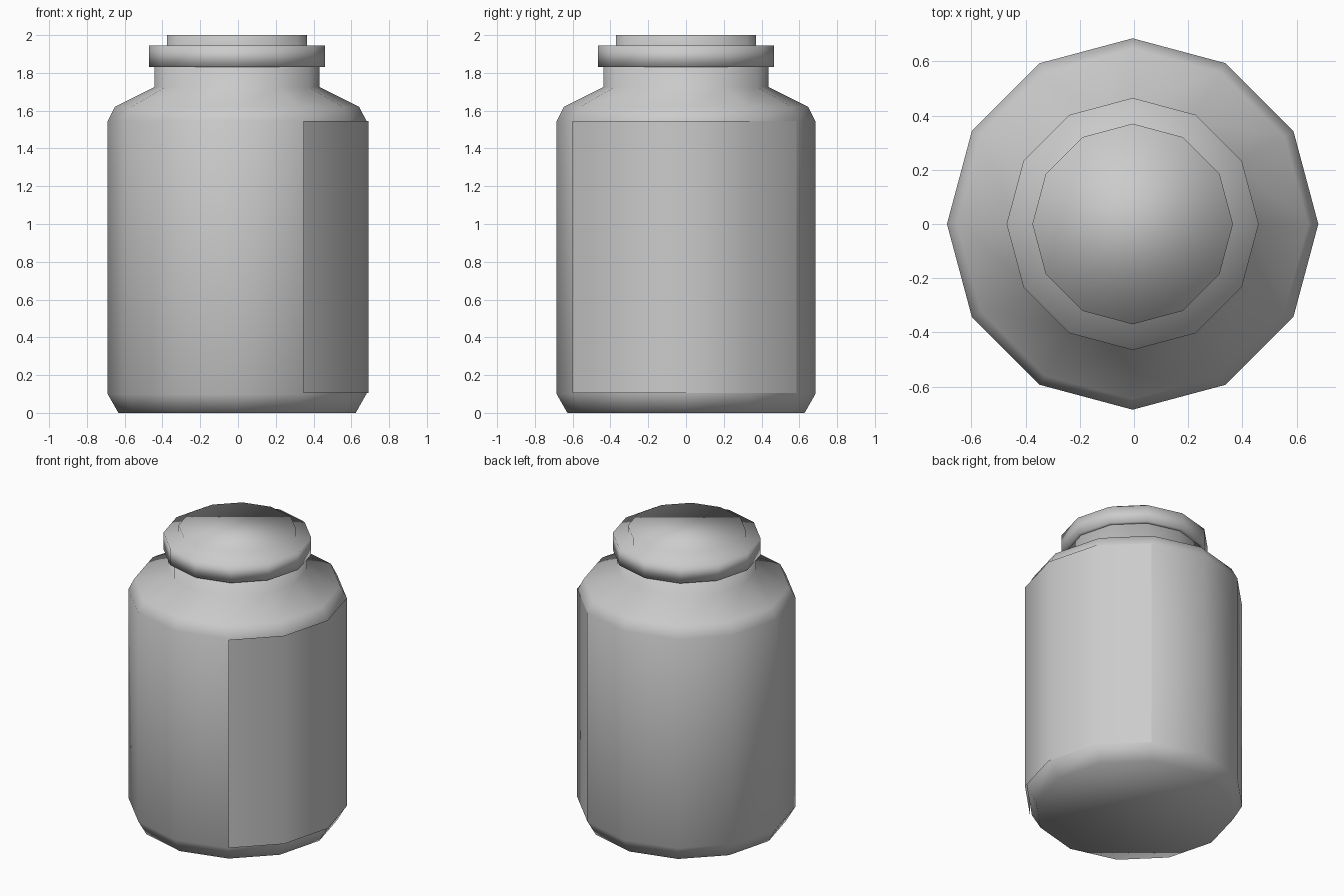
import bpy, bmesh
from math import cos, sin, radians

if "Cube" in bpy.data.objects:
    bpy.data.objects.remove(bpy.data.objects["Cube"])

CX = -0.005  # jar axis, so that jar plus label is centred


def ring(bm, r, z, angles, cx=CX, cy=0.0):
    return [bm.verts.new((cx + r * cos(radians(a)), cy + r * sin(radians(a)), z)) for a in angles]


def finish(bm, name):
    mesh = bpy.data.meshes.new(name)
    bm.to_mesh(mesh)
    bm.free()
    for p in mesh.polygons:
        p.use_smooth = True
    obj = bpy.data.objects.new(name, mesh)
    bpy.context.collection.objects.link(obj)
    return obj


def lathe(name, profile, sides=12):
    """Twelve-sided turned solid, capped at both ends."""
    bm = bmesh.new()
    angles = [i * 360 / sides for i in range(sides)]
    rings = [ring(bm, r, z, angles) for r, z in profile]
    for a, b in zip(rings, rings[1:]):
        for i in range(sides):
            j = (i + 1) % sides
            bm.faces.new((a[i], a[j], b[j], b[i]))
    bm.faces.new(rings[0][::-1])
    bm.faces.new(rings[-1])
    return finish(bm, name)


# Jar with chamfered foot, shoulder and neck
lathe("jar", [(0.628, 0), (0.685, 0.1), (0.685, 1.545), (0.647, 1.62),
              (0.437, 1.725), (0.437, 1.84)])

# Lid: wide rim with a smaller disc on top
lathe("lid", [(0.43, 1.83), (0.465, 1.83), (0.465, 1.945),
              (0.37, 1.945), (0.37, 2.0)])

# Label: thin sheet wrapped round the right side, slightly shifted off the jar
bm = bmesh.new()
angles = range(-60, 61, 30)
low = ring(bm, 0.685, 0.105, angles, 0.005, -0.008)
high = ring(bm, 0.685, 1.545, angles, 0.005, -0.008)
for i in range(len(low) - 1):
    bm.faces.new((low[i], low[i + 1], high[i + 1], high[i]))
finish(bm, "label")
